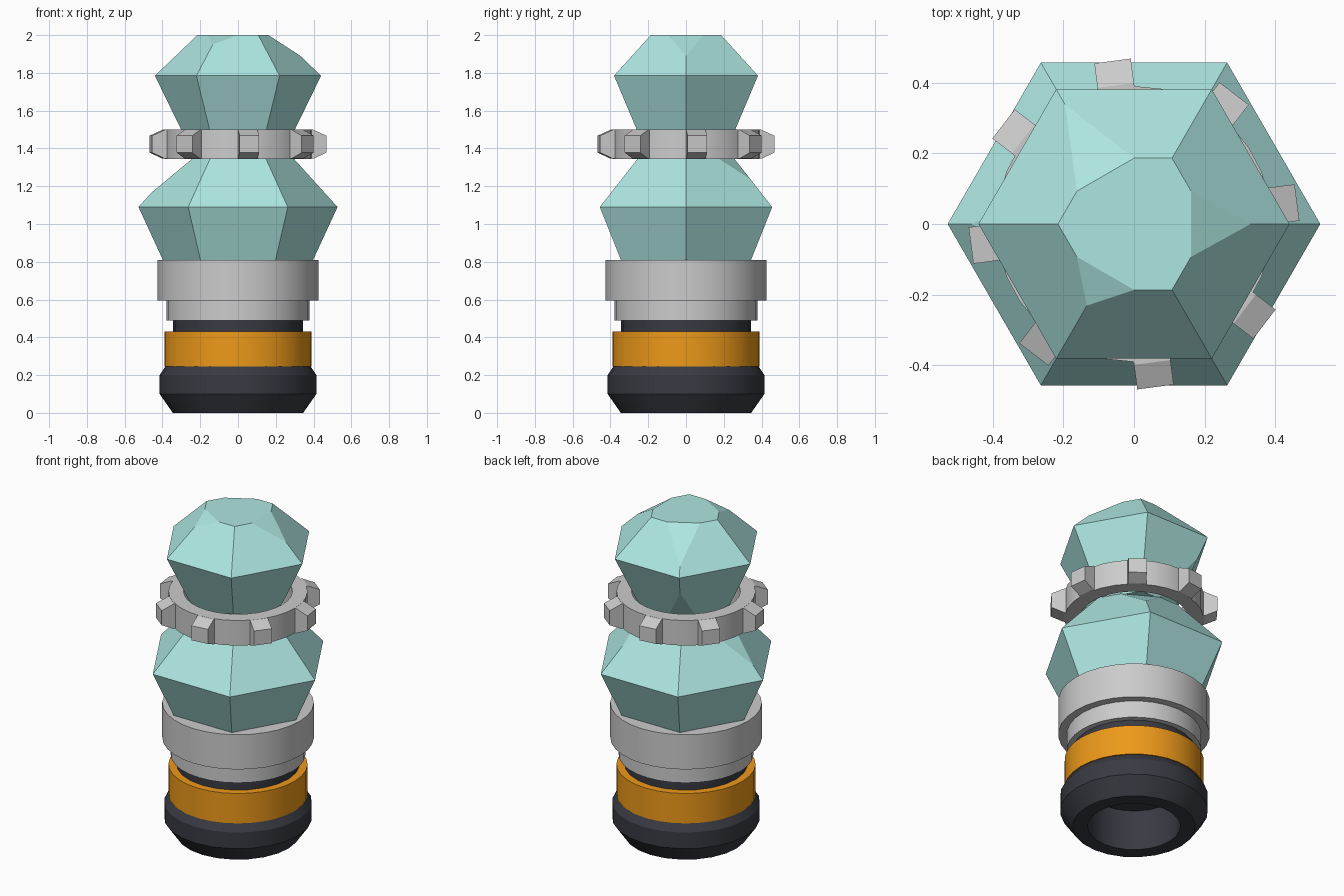
import bpy, bmesh
from math import sin, cos, pi, radians
from mathutils import Vector

if "Cube" in bpy.data.objects:
    bpy.data.objects.remove(bpy.data.objects["Cube"])


def material(name, rgb):
    m = bpy.data.materials.new(name)
    m.diffuse_color = (*rgb, 1)
    m.use_nodes = True
    m.node_tree.nodes["Principled BSDF"].inputs["Base Color"].default_value = m.diffuse_color
    return m


DARK = material("dark_rubber", (0.04, 0.043, 0.055))
ORANGE = material("orange_band", (0.85, 0.32, 0.01))
TEAL = material("teal_crystal", (0.42, 0.79, 0.75))


def finish(name, bm, mat=None, smooth=False):
    bmesh.ops.recalc_face_normals(bm, faces=bm.faces)
    me = bpy.data.meshes.new(name)
    bm.to_mesh(me)
    bm.free()
    ob = bpy.data.objects.new(name, me)
    bpy.context.collection.objects.link(ob)
    if mat:
        me.materials.append(mat)
    if smooth:
        bpy.ops.object.select_all(action='DESELECT')
        ob.select_set(True)
        bpy.context.view_layer.objects.active = ob
        bpy.ops.object.shade_smooth_by_angle(angle=radians(30))
    return ob


def lathe(name, profile, mat=None, sides=32, closed=False):
    """Spin (radius, z) points around z; open profiles get capped ends."""
    bm = bmesh.new()
    rings = [[bm.verts.new((r * cos(2 * pi * i / sides), r * sin(2 * pi * i / sides), z))
              for i in range(sides)] for r, z in profile]
    pairs = list(zip(rings, rings[1:]))
    if closed:
        pairs.append((rings[-1], rings[0]))
    else:
        bm.faces.new(rings[0])
        bm.faces.new(rings[-1])
    for a, b in pairs:
        for i in range(sides):
            j = (i + 1) % sides
            bm.faces.new((a[i], a[j], b[j], b[i]))
    return finish(name, bm, mat, True)


def crystal(name, bottom, middle, top, top_cuts, bottom_cuts=()):
    """Six-sided gem; cuts map a corner angle to how far its facet runs to the girdle."""
    def corner(level, deg):
        r, z = level
        return Vector((r * cos(radians(deg)), r * sin(radians(deg)), z))

    pts = [corner(middle, a) for a in range(0, 360, 60)]
    for level, cuts in ((top, dict(top_cuts)), (bottom, dict(bottom_cuts))):
        for a in range(0, 360, 60):
            p = corner(level, a)
            if a in cuts:
                pts.append(p.lerp(corner(middle, a), cuts[a]))
                pts += [p.lerp(corner(level, a + d), 0.5) for d in (-60, 60)]
            else:
                pts.append(p)
    bm = bmesh.new()
    for p in pts:
        bm.verts.new(p)
    bmesh.ops.remove_doubles(bm, verts=bm.verts, dist=1e-4)
    bmesh.ops.convex_hull(bm, input=bm.verts)
    bmesh.ops.dissolve_limit(bm, angle_limit=radians(1), verts=bm.verts, edges=bm.edges)
    return finish(name, bm, TEAL)


# Hollow rubber foot with the neck above it
lathe("foot", [(0.26, 0.25), (0.26, 0), (0.345, 0), (0.415, 0.1), (0.415, 0.2),
               (0.385, 0.245), (0.345, 0.245), (0.345, 0.5)], DARK, 24)
# Orange band
lathe("orange_band", [(0.34, 0.245), (0.39, 0.245), (0.39, 0.43), (0.34, 0.43)],
      ORANGE, closed=True)
# Stepped grey collar
lathe("collar", [(0.378, 0.49), (0.378, 0.595), (0.425, 0.595), (0.425, 0.81)])

# Crystals
crystal("lower_crystal", (0.37, 0.75), (0.527, 1.09), (0.26, 1.385), {180: 0.75, 60: 0.5})
crystal("upper_crystal", (0.245, 1.385), (0.44, 1.785), (0.215, 2.0),
        {0: 0.51, 120: 0.78, 240: 0.23}, {120: 0.7})

# Toothed ring
lathe("gear_ring", [(0.305, 1.345), (0.39, 1.345), (0.39, 1.5), (0.305, 1.5)], closed=True)

# Eight bevelled teeth
bm = bmesh.new()
for k in range(8):
    a = radians(7.5 + 45 * k)
    out, side = Vector((cos(a), sin(a), 0)), Vector((-sin(a), cos(a), 0))
    vs = [bm.verts.new(out * r + side * s + Vector((0, 0, 1.4225 + z)))
          for r, h in ((0.36, 0.077), (0.395, 0.077), (0.465, 0.045))
          for s, z in ((-0.052, -h), (0.052, -h), (0.052, h), (-0.052, h))]
    bm.faces.new(vs[:4])
    bm.faces.new(vs[8:])
    for o in (0, 4):
        for i in range(4):
            j = (i + 1) % 4
            bm.faces.new((vs[o + i], vs[o + j], vs[o + 4 + j], vs[o + 4 + i]))
finish("gear_teeth", bm)
